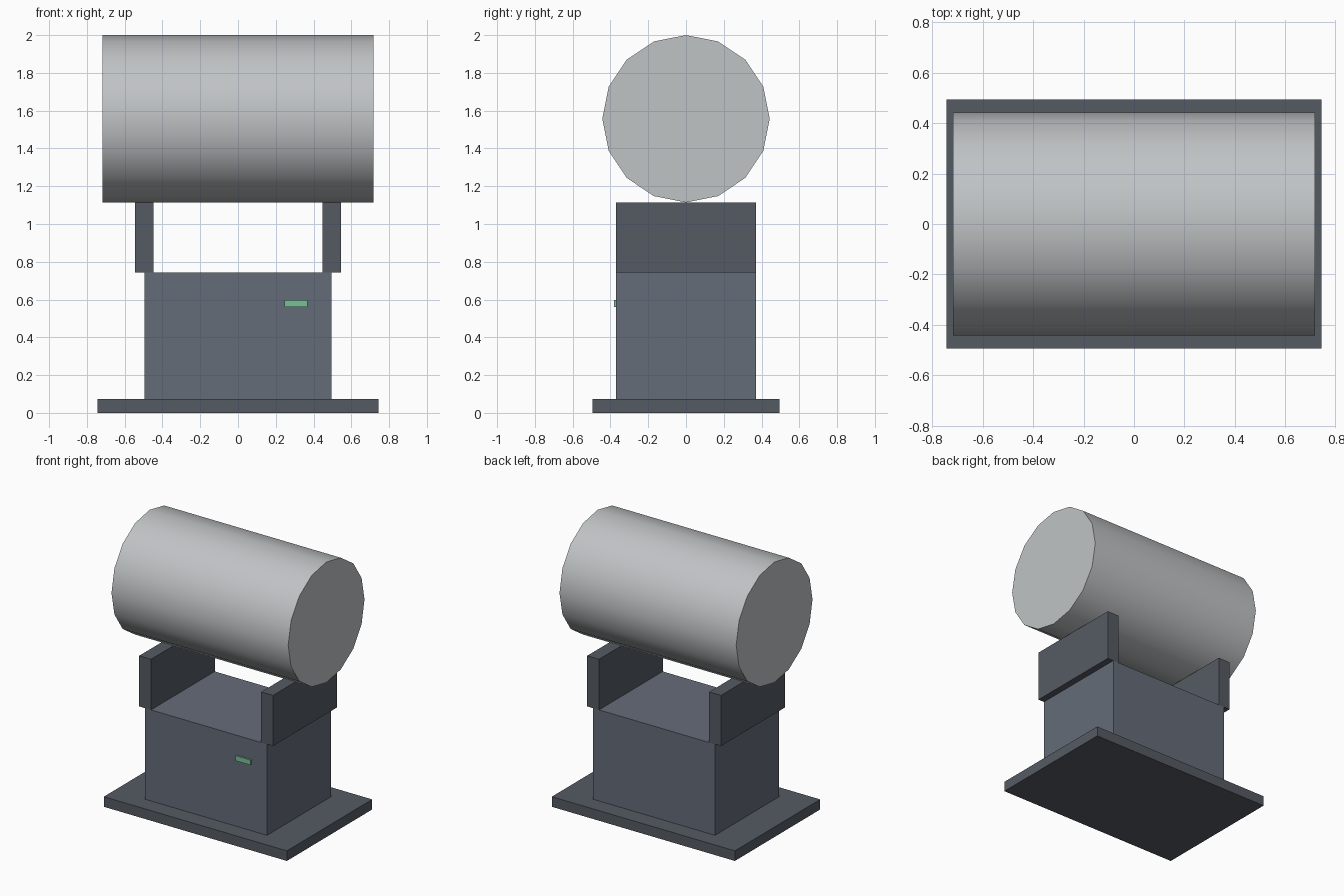
import bpy, math

if "Cube" in bpy.data.objects:
    bpy.data.objects.remove(bpy.data.objects["Cube"])


def material(name, rgb):
    m = bpy.data.materials.new(name)
    m.diffuse_color = (*rgb, 1.0)
    m.use_nodes = True
    m.node_tree.nodes["Principled BSDF"].inputs["Base Color"].default_value = m.diffuse_color
    return m


dark = material("dark_steel", (0.09, 0.105, 0.125))
slate = material("slate_steel", (0.13, 0.15, 0.19))
green = material("indicator_green", (0.2, 0.52, 0.32))
silver = material("light_metal", (0.53, 0.55, 0.56))


def box(name, lo, hi, mat):
    centre = [(a + b) / 2 for a, b in zip(lo, hi)]
    bpy.ops.mesh.primitive_cube_add(size=1, location=centre)
    ob = bpy.context.object
    ob.name = name
    ob.scale = [b - a for a, b in zip(lo, hi)]
    bpy.ops.object.transform_apply(location=False, rotation=False, scale=True)
    ob.data.materials.append(mat)
    return ob


# Floor plate and pedestal
box("base_plate", (-0.744, -0.495, 0), (0.744, 0.495, 0.074), dark)
box("pedestal", (-0.495, -0.37, 0.074), (0.495, 0.37, 0.743), slate)

# Upright cradle plates at both ends of the pedestal
for side, x in (("left", -0.496), ("right", 0.496)):
    box(f"{side}_cradle_plate", (x - 0.048, -0.37, 0.743),
        (x + 0.048, 0.37, 1.115), dark)

# Indicator lamp on the front
box("indicator_lamp", (0.247, -0.382, 0.56), (0.369, -0.36, 0.597), green)

# Horizontal 16-sided drum with a vertex on top
bpy.ops.mesh.primitive_cylinder_add(
    vertices=16, radius=0.443, depth=1.436, location=(0, 0, 1.557),
    rotation=(0, math.pi / 2, 0))
drum = bpy.context.object
drum.name = "drum"
drum.data.materials.append(silver)
bpy.ops.object.shade_smooth_by_angle(angle=math.radians(35))
